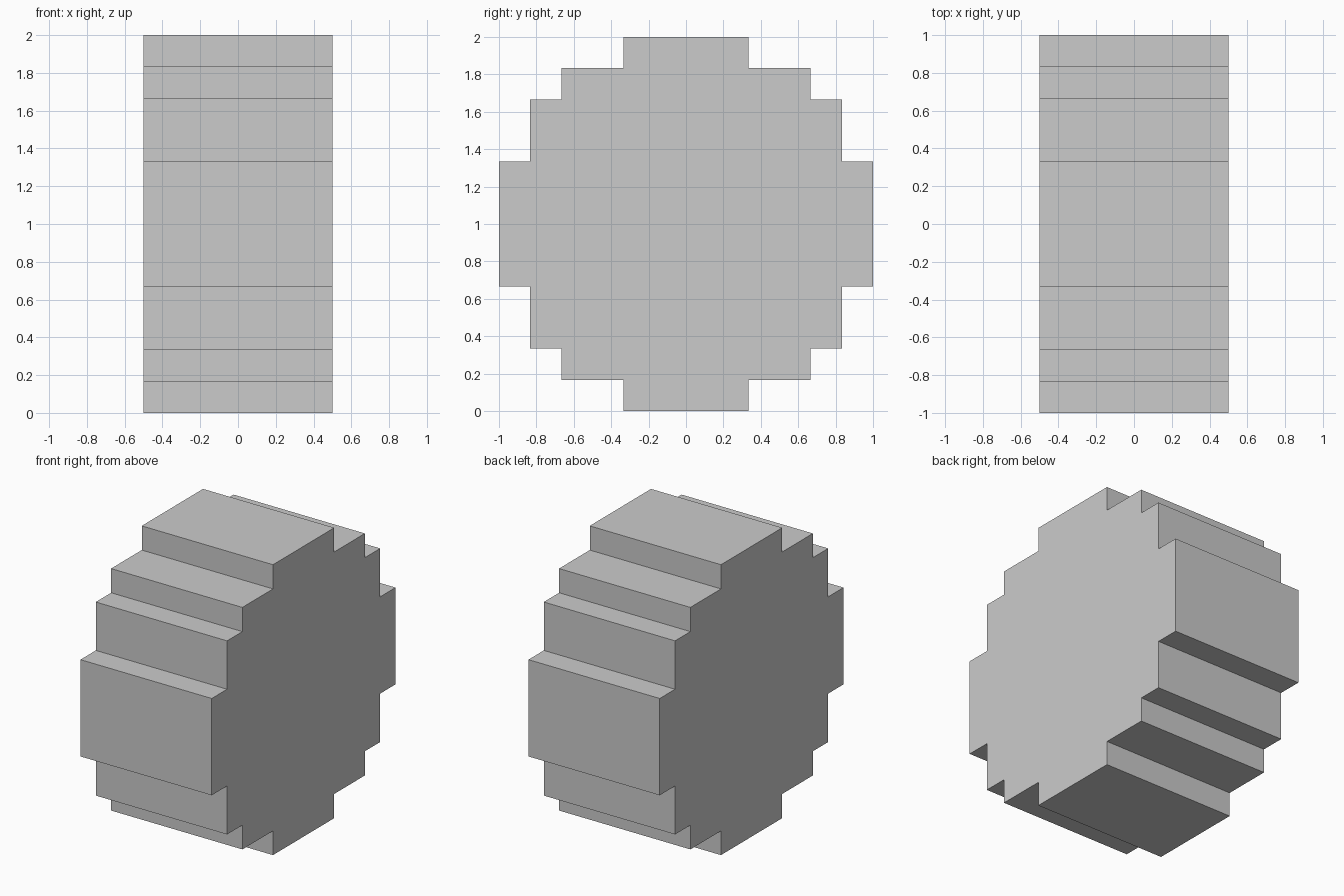
import bpy, bmesh
from mathutils import Matrix, Vector

if "Cube" in bpy.data.objects:
    bpy.data.objects.remove(bpy.data.objects["Cube"])

WIDTH = 1.0
UNIT = 1 / 6

# Stepped quarter outline in (y, z), measured in sixths from the wheel centre
quarter = [(6, 2), (5, 2), (5, 4), (4, 4), (4, 5), (2, 5), (2, 6)]

# Turn the quarter four times to close the outline
outline = []
for _ in range(4):
    outline += quarter
    quarter = [(-z, y) for y, z in quarter]

# Stepped wheel: fill the outline and extrude it along x
bm = bmesh.new()
face = bm.faces.new([bm.verts.new((-WIDTH / 2, y * UNIT, 1 + z * UNIT)) for y, z in outline])
result = bmesh.ops.extrude_face_region(bm, geom=[face])
moved = [e for e in result["geom"] if isinstance(e, bmesh.types.BMVert)]
bmesh.ops.translate(bm, verts=moved, vec=(WIDTH, 0, 0))
if face.is_valid and len(bm.faces) < len(outline) + 2:
    bm.faces.new([v for v in face.verts])
bmesh.ops.recalc_face_normals(bm, faces=bm.faces)

mesh = bpy.data.meshes.new("stepped_wheel")
bm.to_mesh(mesh)
bm.free()
wheel = bpy.data.objects.new("stepped_wheel", mesh)
bpy.context.collection.objects.link(wheel)
